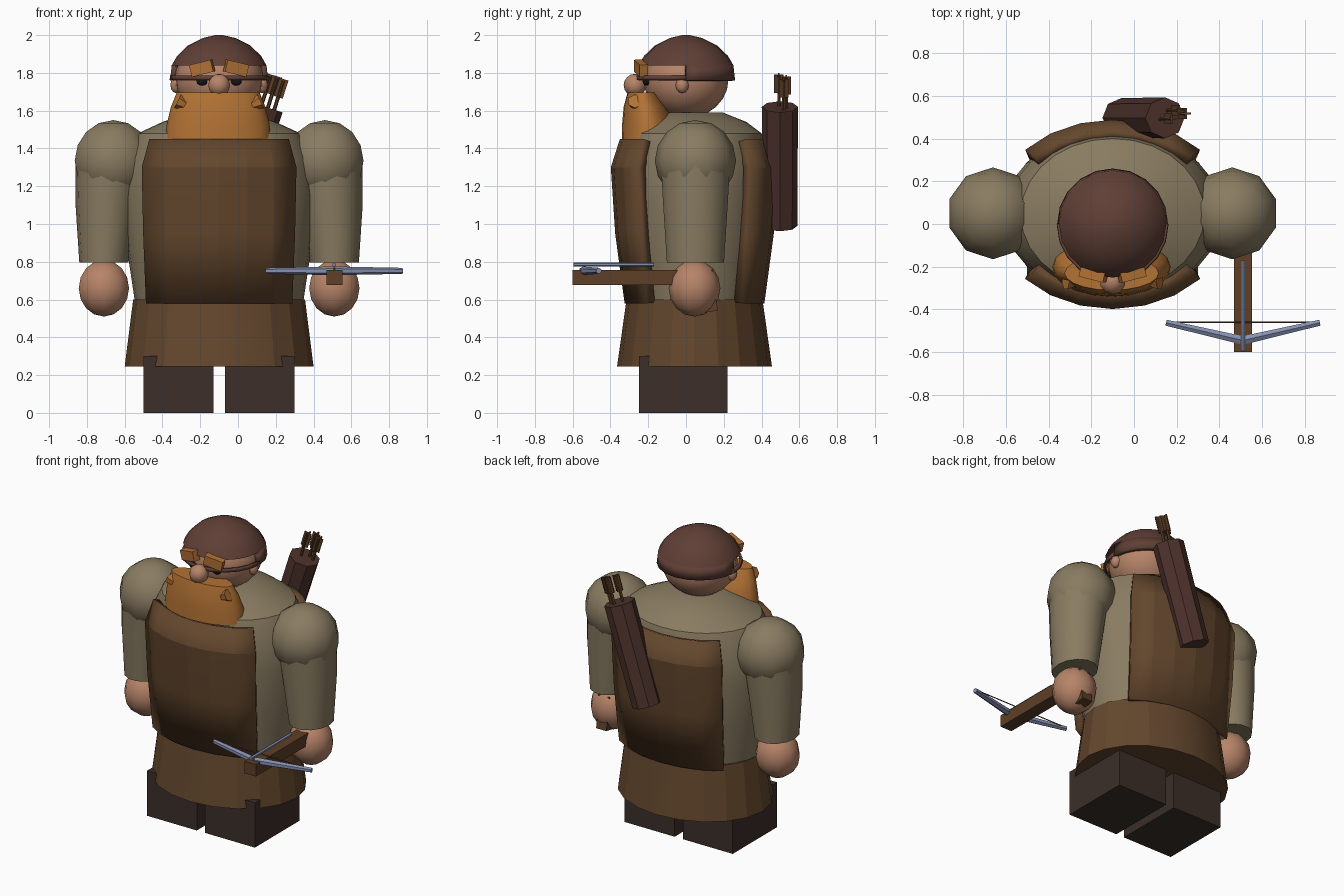
import bpy, bmesh
from math import sin, cos, pi, radians
from mathutils import Vector, Matrix

if "Cube" in bpy.data.objects:
    bpy.data.objects.remove(bpy.data.objects["Cube"])

CX, CY = -0.1, 0.045      # body axis


def mat(name, *rgb):
    m = bpy.data.materials.new(name)
    m.diffuse_color = (*rgb, 1)
    m.use_nodes = True
    m.node_tree.nodes["Principled BSDF"].inputs["Base Color"].default_value = m.diffuse_color
    return m


CLOTH = mat("cloth", .25, .2, .12)
LEATHER = mat("leather", .125, .062, .026)
CAP = mat("cap_brown", .115, .05, .036)
SKIN = mat("skin", .47, .23, .14)
HAIR = mat("ginger", .45, .17, .035)
BOOT = mat("boot", .045, .028, .022)
HIDE = mat("hide", .075, .032, .025)
STEEL = mat("steel", .24, .28, .44)
WOOD = mat("wood", .11, .05, .02)
DARK = mat("dark", .01, .008, .008)


def finish(name, bm, m, angle=35):
    bmesh.ops.recalc_face_normals(bm, faces=bm.faces)
    me = bpy.data.meshes.new(name)
    bm.to_mesh(me)
    bm.free()
    me.polygons.foreach_set("use_smooth", [True] * len(me.polygons))
    me.set_sharp_from_angle(angle=radians(angle))
    me.materials.append(m)
    ob = bpy.data.objects.new(name, me)
    bpy.context.collection.objects.link(ob)
    return ob


def loft(name, rings, m, n=24, a0=0, a1=360, angle=35, cap=True):
    """Stack elliptical rings (z, cx, cy, rx, ry); a partial arc makes an open sheet."""
    bm = bmesh.new()
    full = a1 - a0 == 360
    count = n if full else n + 1
    rows = []
    for z, cx, cy, rx, ry in rings:
        angs = [radians(a0 + (a1 - a0) * i / n) for i in range(count)]
        rows.append([bm.verts.new((cx + rx * cos(a), cy + ry * sin(a), z)) for a in angs])
    for lo, hi in zip(rows, rows[1:]):
        for i in range(n):
            j = (i + 1) % count
            bm.faces.new((lo[i], lo[j], hi[j], hi[i]))
    if full and cap:
        bm.faces.new(rows[0])
        bm.faces.new(rows[-1])
    return finish(name, bm, m, angle)


def ball(name, c, r, m, seg=10, rings=8, angle=50):
    bm = bmesh.new()
    bmesh.ops.create_uvsphere(bm, u_segments=seg, v_segments=rings, radius=1,
                              matrix=Matrix.Translation(c) @ Matrix.Diagonal((*r, 1)))
    return finish(name, bm, m, angle)


def box(name, c, s, m, rot=Matrix()):
    bm = bmesh.new()
    bmesh.ops.create_cube(bm, size=1, matrix=Matrix.Translation(c) @ rot @ Matrix.Diagonal((*s, 1)))
    return finish(name, bm, m)


def rod(name, a, b, r1, r2, m, n=6):
    a, b = Vector(a), Vector(b)
    d = b - a
    bm = bmesh.new()
    bmesh.ops.create_cone(bm, cap_ends=True, segments=n, radius1=r1, radius2=r2, depth=d.length,
                          matrix=Matrix.Translation((a + b) / 2) @ d.to_track_quat('Z', 'Y').to_matrix().to_4x4())
    return finish(name, bm, m)


def thicken(ob, t, offset):
    mod = ob.modifiers.new("thickness", 'SOLIDIFY')
    mod.thickness, mod.offset = t, offset
    return ob


def body(rows):
    return [(z, CX, CY, rx, ry) for z, rx, ry in rows]


# Torso and skirt
loft("torso", body([(.55, .44, .335), (.85, .485, .37), (1.15, .513, .39), (1.35, .495, .388),
                    (1.48, .43, .355), (1.54, .3, .275), (1.59, .15, .15)]), CLOTH, 28)
loft("skirt", body([(.245, .5, .41), (.6, .455, .36)]), LEATHER, 20, angle=15)

# Front and back apron panels
panel = body([(.58, .53, .37), (.95, .55, .42), (1.3, .56, .443), (1.45, .505, .395)])
for name, mid in (("front_apron", 270), ("back_apron", 90)):
    thicken(loft(name, panel, LEATHER, 6, mid - 47, mid + 47, angle=8), .05, -1)

# Boots, arms and hands
for side, s in (("right", -1), ("left", 1)):
    box(side + "_boot", (CX + s * .215, -.015, .15), (.37, .47, .3), BOOT)
    ball(side + "_shoulder", (CX + s * .56, .05, 1.335), (.215, .215, .215), CLOTH)
    loft(side + "_sleeve", [(.795, CX + s * .61, .05, .13, .155),
                            (1.1, CX + s * .595, .05, .165, .175),
                            (1.36, CX + s * .575, .05, .185, .19)], CLOTH, 14)
    ball(side + "_hand", (CX + s * .61, .045, .66), (.14, .137, .15), SKIN)

# Head, nose and ears
ball("head", (CX, 0, 1.765), (.235, .225, .205), SKIN, 20, 12)
ball("nose", (CX, -.27, 1.735), (.06, .06, .06), SKIN)

# Helmet: dome, lower back half and thin front rim
loft("helmet_dome", [(1.84, CX, 0, .251, .251), (1.89, CX, 0, .222, .222), (1.945, CX, 0, .165, .165),
                     (1.985, CX, 0, .085, .085), (2, CX, 0, .02, .02)], CAP, 20)
thicken(loft("helmet_back", [(1.76, CX, 0, .26, .26), (1.84, CX, 0, .251, .251)], CAP, 10, 0, 180), .03, -1)
thicken(loft("helmet_rim", [(1.762, CX, 0, .262, .268), (1.785, CX, 0, .26, .266)], CAP, 10, 180, 360), .015, -1)

# Beard
loft("beard", [(1.45, CX - .005, -.2, .28, .14), (1.53, CX - .005, -.2, .272, .138),
               (1.62, CX - .005, -.215, .25, .115), (1.695, CX - .005, -.23, .22, .08)], HAIR, 20, angle=40)

# Brows, eyes, ears and moustache curls
for side, s in (("right", -1), ("left", 1)):
    box(side + "_brow", (CX + s * .09, -.238, 1.825), (.12, .045, .065), HAIR,
        Matrix.Rotation(s * radians(14), 4, 'Y') @ Matrix.Rotation(s * radians(14), 4, 'Z'))
    ball(side + "_eye", (CX + s * .09, -.21, 1.755), (.03, .02, .022), DARK, 8, 6)
    ball(side + "_ear", (CX + s * .228, -.02, 1.735), (.03, .035, .042), SKIN, 8, 6)
    rod(side + "_moustache_curl", (CX + s * .14, -.27, 1.61), (CX + s * .22, -.27, 1.65), .012, .04, HAIR)

# Crossbow
BX = .51
box("crossbow_stock", (BX, -.23, .717), (.085, .74, .08), WOOD)
box("crossbow_grip", (BX, .12, .62), (.075, .07, .17), WOOD, Matrix.Rotation(radians(10), 4, 'X'))
rod("crossbow_bolt", (BX, -.595, .785), (BX, -.17, .785), .011, .011, STEEL)
for side, s in (("right", -1), ("left", 1)):
    rod(side + "_crossbow_limb", (BX, -.545, .752), (BX + s * .36, -.462, .752), .023, .016, STEEL)
rod("crossbow_string", (BX - .35, -.46, .757), (BX + .35, -.46, .757), .004, .004, WOOD, 4)

# Quiver with arrows
axis = Vector((.32, 0, 1)).normalized()
low, high = Vector((-.06, .497, .99)), Vector((.145, .497, 1.62))
rod("quiver", low, high, .092, .096, HIDE, 8)
tilt = axis.to_track_quat('Z', 'Y').to_matrix().to_4x4()
for i, (dx, dy, h) in enumerate(((-.03, -.005, .19), (.008, .035, .18), (.045, .02, .165))):
    base = high + Vector((dx, dy, -.02))
    rod(f"arrow_{i + 1}_shaft", base, base + axis * h, .01, .01, WOOD)
    for k, size in enumerate(((.05, .008, .1), (.008, .05, .1))):
        box(f"arrow_{i + 1}_fletching_{k + 1}", base + axis * (h - .04), size, WOOD, tilt)
